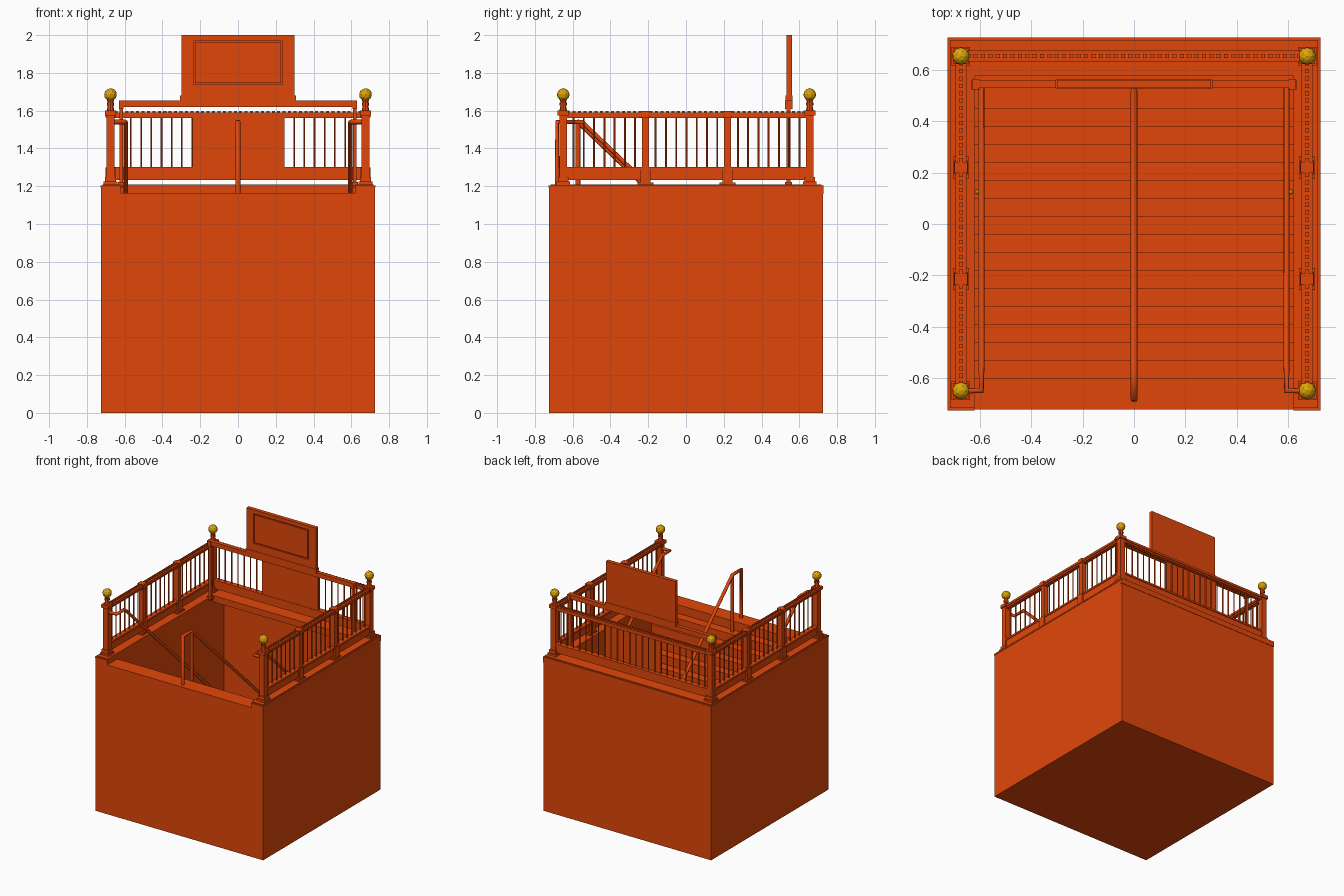
import bpy, bmesh, math
from mathutils import Vector, Matrix

cube = bpy.data.objects.get("Cube")
if cube:
    bpy.data.objects.remove(cube, do_unlink=True)


def material(name, rgb):
    m = bpy.data.materials.new(name)
    m.use_nodes = True
    m.diffuse_color = (*rgb, 1)
    m.node_tree.nodes["Principled BSDF"].inputs["Base Color"].default_value = (*rgb, 1)
    return m


RED = material("bright_red_paint", (0.76, 0.062, 0.003))
GOLD = material("golden_glass", (0.74, 0.38, 0.002))


def finish(name, bm, mat=RED):
    bmesh.ops.recalc_face_normals(bm, faces=bm.faces)
    me = bpy.data.meshes.new(name)
    bm.to_mesh(me)
    bm.free()
    me.materials.append(mat)
    ob = bpy.data.objects.new(name, me)
    bpy.context.collection.objects.link(ob)
    return ob


def box(bm, x0, x1, y0, y1, z0, z1):
    mat = Matrix.Translation(((x0 + x1) / 2, (y0 + y1) / 2, (z0 + z1) / 2))
    bmesh.ops.create_cube(bm, size=1, matrix=mat @ Matrix.Diagonal((x1 - x0, y1 - y0, z1 - z0, 1)))


def block(bm, x, y, half, z0, z1, half_y=None):
    hy = half_y or half
    box(bm, x - half, x + half, y - hy, y + hy, z0, z1)


def cyl(bm, x, y, r, z0, z1, r2=None, sides=8):
    bmesh.ops.create_cone(bm, cap_ends=True, segments=sides, radius1=r, radius2=r2 or r,
                          depth=z1 - z0, matrix=Matrix.Translation((x, y, (z0 + z1) / 2)))


def prism(name, points, direction):
    bm = bmesh.new()
    face = bm.faces.new([bm.verts.new(p) for p in points])
    ext = bmesh.ops.extrude_face_region(bm, geom=[face])
    moved = [v for v in ext["geom"] if isinstance(v, bmesh.types.BMVert)]
    bmesh.ops.translate(bm, verts=moved, vec=direction)
    return finish(name, bm)


def tube(name, points, r):
    cu = bpy.data.curves.new(name, "CURVE")
    cu.dimensions = "3D"
    cu.bevel_depth = r
    cu.bevel_resolution = 2
    cu.use_fill_caps = True
    sp = cu.splines.new("POLY")
    sp.points.add(len(points) - 1)
    for p, co in zip(sp.points, points):
        p.co = (*co, 1)
    cu.materials.append(RED)
    ob = bpy.data.objects.new(name, cu)
    bpy.context.collection.objects.link(ob)
    return ob


OUT, HOLE_X, HOLE_Y, PIT_Y = 0.724, 0.622, 0.58, 0.715
LAND, CURB, RUN, RISE = 1.165, 1.21, 0.07, 0.067


def u_layer(name, out, inner_y, z0, z1):
    right = [(out, -out), (out, out)]
    inner = [(-HOLE_X, -out), (-HOLE_X, inner_y), (HOLE_X, inner_y), (HOLE_X, -out)]
    outline = right + [(-x, y) for x, y in reversed(right)] + inner
    prism(name, [(x, y, z0) for x, y in outline], (0, 0, z1 - z0))


# Pit walls, with the curb overhanging the back of the pit
u_layer("pit_walls", OUT, PIT_Y, 0, 1.16)
u_layer("curb_base", OUT, HOLE_Y, 1.16, 1.192)
u_layer("curb_lip", 0.727, HOLE_Y, 1.192, 1.203)
u_layer("curb_top", 0.718, HOLE_Y, 1.203, CURB)
lip = bmesh.new()
box(lip, -0.726, 0.726, 0.71, 0.727, 1.16, 1.195)
finish("back_curb_lip", lip)

# Staircase descending from the front landing
steps = [(-OUT, 0), (-OUT, LAND)]
y, z = -0.6, LAND
for i in range(16):
    steps += [(y, z), (y, z - RISE)]
    y, z = y + RUN, z - RISE
steps += [(PIT_Y, z), (PIT_Y, 0)]
prism("staircase", [(-HOLE_X, a, b) for a, b in steps], (2 * HOLE_X, 0, 0))

# Corner posts with ball lamps
PX, FRONT, BACK = 0.675, -0.65, 0.655
posts, balls = bmesh.new(), bmesh.new()
for x in (-PX, PX):
    for y in (FRONT, BACK):
        block(posts, x, y, 0.036, CURB, 1.225)
        block(posts, x, y, 0.028, 1.225, 1.25)
        block(posts, x, y, 0.021, 1.25, 1.58)
        block(posts, x, y, 0.03, 1.575, 1.6)
        cyl(posts, x, y, 0.02, 1.6, 1.63, 0.014)
        cyl(posts, x, y, 0.019, 1.628, 1.642)
        cyl(posts, x, y, 0.013, 1.64, 1.66, 0.02)
        bmesh.ops.create_icosphere(balls, subdivisions=2, radius=0.034,
                                   matrix=Matrix.Translation((x, y, 1.685)))
finish("corner_posts", posts)
finish("ball_lamps", balls, GOLD)

# Intermediate posts on both sides
mids = bmesh.new()
for x in (-PX, PX):
    for y in (-0.215, 0.22):
        block(mids, x, y, 0.031, CURB, 1.22, 0.043)
        block(mids, x, y, 0.027, 1.22, 1.3, 0.027)
        block(mids, x, y, 0.018, 1.3, 1.57)
        block(mids, x, y, 0.026, 1.565, 1.597, 0.022)
finish("intermediate_posts", mids)

# Railing runs: lower band, top rail, beads and balusters
rails, bars, beads = bmesh.new(), bmesh.new(), bmesh.new()


def railing(start, end, count):
    a, b = Vector(start), Vector(end)
    for w, z0, z1 in ((0.015, 1.232, 1.29), (0.021, 1.288, 1.302), (0.015, 1.56, 1.575), (0.021, 1.573, 1.59)):
        ex, ey = (w, 0) if a.x == b.x else (0, w)
        box(rails, min(a.x, b.x) - ex, max(a.x, b.x) + ex, a.y - ey, b.y + ey, z0, z1)
    for i in range(1, count):
        p = a.lerp(b, i / count)
        cyl(bars, p.x, p.y, 0.005, 1.3, 1.565, sides=6)
    n = round((b - a).length / 0.029)
    for i in range(1, n):
        p = a.lerp(b, i / n)
        block(beads, p.x, p.y, 0.008, 1.588, 1.599)


for x in (-PX, PX):
    stops = [FRONT, -0.215, 0.22, BACK]
    for y0, y1 in zip(stops, stops[1:]):
        railing((x, y0), (x, y1), 8)
railing((-PX, BACK), (PX, BACK), 25)
finish("railing_rails", rails)
finish("balusters", bars)
finish("rail_beads", beads)

# Panel fixed inside the back railing
panel = bmesh.new()
box(panel, -0.24, 0.245, 0.637, 0.647, 1.295, 1.562)
finish("railing_panel", panel)

# Sign frame standing over the back of the pit
frame = bmesh.new()
for x in (-0.618, 0.618):
    block(frame, x, 0.543, 0.01, 1.19, 1.63)
    block(frame, x, 0.543, 0.018, 1.2, 1.222)
    block(frame, x, 0.545, 0.013, 1.61, 1.655, 0.02)
box(frame, -0.627, 0.627, 0.531, 0.561, 1.62, 1.655)
finish("sign_beam_and_posts", frame)

# Sign board with a thin groove around its front field
sign = bmesh.new()
SX, GX, G0, G1, G = 0.3, 0.236, 1.738, 1.97, 0.008
box(sign, -SX, SX, 0.54, 0.561, 1.655, 2)
box(sign, -0.306, 0.306, 0.528, 0.564, 1.65, 1.68)
box(sign, -GX + G, GX - G, 0.531, 0.541, G0 + G, G1 - G)
for side in (-1, 1):
    box(sign, *sorted((side * GX, side * SX)), 0.531, 0.541, 1.655, 2)
box(sign, -GX, GX, 0.531, 0.541, 1.655, G0)
box(sign, -GX, GX, 0.531, 0.541, G1, 2)
finish("sign_board", sign)

# Handrails following the stairs
SLOPE = RISE / RUN
TOP, BEND, MID_BEND = 1.54, -0.55, -0.572
SIDE_END, MID_END = 0.55, 0.52


def rail_z(y, bend):
    return TOP - SLOPE * (y - bend)


tube("center_handrail", [(0, -0.682, LAND), (0, -0.682, TOP), (0, MID_BEND, TOP),
                         (0, MID_END, rail_z(MID_END, MID_BEND)), (0, MID_END, 0.09)], 0.013)
tube("center_handrail_post", [(0, MID_BEND, 1.09), (0, MID_BEND, TOP)], 0.013)
knobs = bmesh.new()
for side, name in ((-1, "right"), (1, "left")):
    x = side * 0.595
    tube(name + "_handrail", [(side * PX, FRONT, TOP), (x, FRONT, TOP), (x, BEND, TOP),
                              (x, SIDE_END, rail_z(SIDE_END, BEND))], 0.012)
    bmesh.ops.create_icosphere(knobs, subdivisions=2, radius=0.01,
                               matrix=Matrix.Translation((side * 0.611, 0.125, 0.7)))
finish("wall_knobs", knobs, GOLD)
